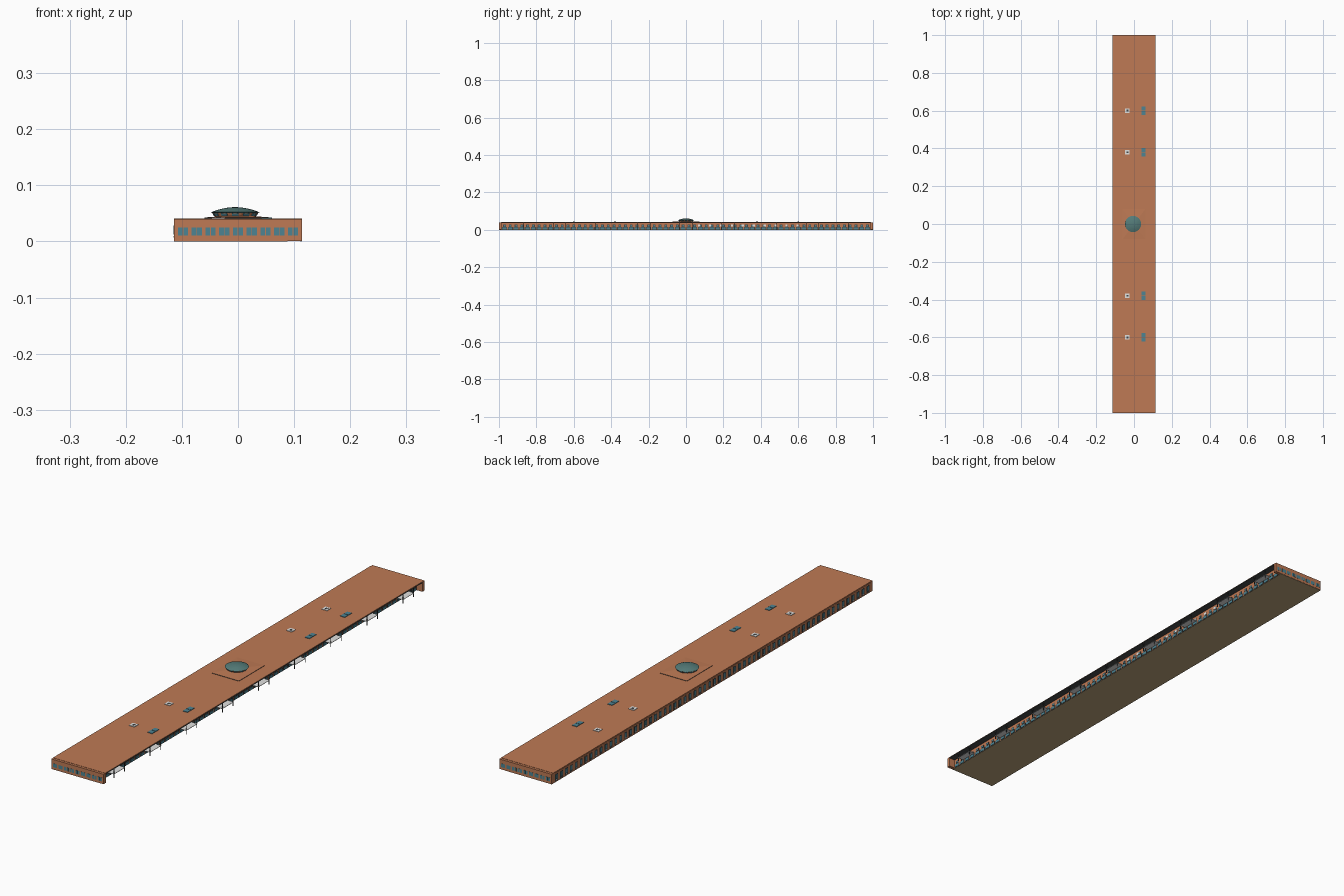
import bpy, bmesh, math
from mathutils import Matrix, Vector

cube = bpy.data.objects.get("Cube")
if cube:
    bpy.data.objects.remove(cube)


def material(name, rgb):
    m = bpy.data.materials.new(name)
    m.use_nodes = True
    m.diffuse_color = (*rgb, 1)
    m.node_tree.nodes["Principled BSDF"].inputs["Base Color"].default_value = (*rgb, 1)
    return m


BRICK = material("terracotta", (0.52, 0.195, 0.09))
FLOOR = material("tan floor", (0.49, 0.36, 0.2))
GLASS = material("blue glass", (0.075, 0.23, 0.29))
DARK = material("dark frame", (0.06, 0.065, 0.065))
WHITE = material("white panel", (0.75, 0.75, 0.74))
TEAL = material("teal dome", (0.09, 0.2, 0.19))


def finish(name, mat, bm):
    me = bpy.data.meshes.new(name)
    bm.to_mesh(me)
    bm.free()
    me.materials.append(mat)
    ob = bpy.data.objects.new(name, me)
    bpy.context.collection.objects.link(ob)


def boxes(name, mat, items):
    """One object from many boxes, each given as (min corner, max corner)."""
    bm = bmesh.new()
    for lo, hi in items:
        lo, hi = Vector(lo), Vector(hi)
        bmesh.ops.create_cube(bm, size=1, matrix=Matrix.Translation((lo + hi) / 2)
                              @ Matrix.Diagonal((*(hi - lo), 1)))
    finish(name, mat, bm)


def lathe(name, mat, profile, sides=24):
    """Spin a radius/height profile about the dome axis."""
    bm = bmesh.new()
    rings = []
    for r, z in profile:
        rings.append([bm.verts.new((r * math.cos(a) - 0.005, r * math.sin(a), z))
                      for a in (2 * math.pi * i / sides for i in range(sides))])
    for a, b in zip(rings, rings[1:]):
        for i in range(sides):
            j = (i + 1) % sides
            bm.faces.new((a[i], a[j], b[j], b[i]))
    bm.faces.new(rings[-1])
    bm.faces.new(rings[0][::-1])
    finish(name, mat, bm)


W, H, WALL = 0.114, 0.041, 0.088

# Floor, hall, thin overhanging roof and end walls
boxes("floor_slab", FLOOR, [((-W, -0.999, 0), (WALL, 0.999, 0.001))])
boxes("main_hall", BRICK, [((-W, -0.99, 0.001), (WALL, 0.99, 0.037))])
boxes("roof_slab", BRICK, [((-W, -0.99, 0.038), (W, 0.99, H))])
boxes("roof_soffit", DARK, [((WALL - 0.002, -0.986, 0.0365), (W + 0.0005, 0.986, 0.0395))])
boxes("end_walls", BRICK,
      [((-W, s * 0.993 - 0.007, 0.001), (W, s * 0.993 + 0.007, H - 0.001)) for s in (-1, 1)])

# End windows in pairs
boxes("end_windows", GLASS,
      [((x - 0.0042, s - 0.0005, 0.0105), (x + 0.0042, s + 0.0005, 0.0245))
       for s in (-1, 1) for i in range(-4, 5)
       for x in (i * 0.0245 - 0.0048, i * 0.0245 + 0.0048)])

# Long side windows: brick piers stay visible between them
COUNT = 64
frames, panes, sills = [], [], []
shop_frames, shop_panes, upper_frames, upper_panes = [], [], [], []
for i in range(COUNT):
    y = -0.97 + 1.94 * i / (COUNT - 1)
    frames.append(((-W - 0.0005, y - 0.0085, 0.004), (-W, y + 0.0085, 0.031)))
    panes.append(((-W - 0.001, y - 0.005, 0.012), (-W, y + 0.005, 0.028)))
    if i % 2:
        sills.append(((-W - 0.001, y - 0.004, 0.007), (-W, y + 0.004, 0.01)))
    shop_frames.append(((WALL, y - 0.0135, 0.001), (WALL + 0.001, y + 0.0135, 0.014)))
    shop_panes.append(((WALL, y - 0.01, 0.002), (WALL + 0.002, y + 0.01, 0.0125)))
    upper_frames.append(((WALL, y - 0.0075, 0.016), (WALL + 0.001, y + 0.0075, 0.027)))
    upper_panes.append(((WALL, y - 0.004, 0.018), (WALL + 0.0015, y + 0.004, 0.025)))
boxes("side_window_frames", DARK, frames)
boxes("side_window_panes", GLASS, panes)
boxes("side_window_sills", WHITE, sills)
boxes("shopfront_frames", DARK, shop_frames)
boxes("shopfront_panes", GLASS, shop_panes)
boxes("upper_window_frames", DARK, upper_frames)
boxes("upper_window_panes", GLASS, upper_panes)

# White wall panels between the upper windows
boxes("wall_panels", WHITE,
      [((WALL, y - 0.006, 0.017), (WALL + 0.002, y + 0.006, 0.027))
       for y in (0.07 + 0.0585 * i for i in range(10))])

# Gate canopies on thin posts
canopies, posts = [], []
for i in range(-4, 5):
    y = i * 0.225
    canopies.append(((WALL, y - 0.035, 0.0145), (0.1135, y + 0.035, 0.016)))
    for s in (-1, 1):
        posts.append(((0.1115, y + s * 0.033 - 0.001, 0), (0.1135, y + s * 0.033 + 0.001, 0.0375)))
boxes("gate_canopies", WHITE, canopies)
boxes("gate_posts", DARK, posts)

# Roof skylights and ventilation boxes
skylights, vents, grilles = [], [], []
for y in (-0.6, -0.38, 0.38, 0.6):
    for s in (-1, 1):
        skylights.append(((0.041, y + s * 0.0115 - 0.0105, H), (0.061, y + s * 0.0115 + 0.0105, H + 0.002)))
    vents.append(((-0.047, y - 0.012, H), (-0.023, y + 0.012, H + 0.002)))
    grilles.append(((-0.039, y - 0.005, H), (-0.03, y + 0.005, H + 0.0025)))
boxes("skylights", GLASS, skylights)
boxes("roof_vents", WHITE, vents)
boxes("vent_grilles", DARK, grilles)

# Shallow hipped roof on a low dark plinth
boxes("hip_plinth", DARK, [((-0.06, -0.08, H), (0.06, 0.08, H + 0.0015))])
bm = bmesh.new()
base = [bm.verts.new((x * 0.06, y * 0.08, H + 0.0016)) for x, y in ((-1, -1), (1, -1), (1, 1), (-1, 1))]
tip = bm.verts.new((0, 0, H + 0.006))
for i in range(4):
    bm.faces.new((base[i], base[(i + 1) % 4], tip))
bm.faces.new(base[::-1])
finish("hipped_roof", BRICK, bm)

# Central dome: flared drum with windows under a shallow cap
lathe("dome_drum", BRICK, [(0.035, H), (0.041, 0.0515)])
bm = bmesh.new()
for i in range(12):
    m = Matrix.Translation((-0.005, 0, 0.048)) @ Matrix.Rotation(i * math.pi / 6, 4, "Z")
    bmesh.ops.create_cube(bm, size=1, matrix=m @ Matrix.Translation((0.0385, 0, 0))
                          @ Matrix.Rotation(0.5, 4, "Y") @ Matrix.Diagonal((0.002, 0.012, 0.005, 1)))
finish("dome_windows", GLASS, bm)
lathe("dome_cap", TEAL, [(0.041, 0.051)] +
      [(r, 0.052 + 0.009 * (1 - (r / 0.043) ** 2))
       for r in (0.043, 0.037, 0.03, 0.022, 0.013, 0.005)])
